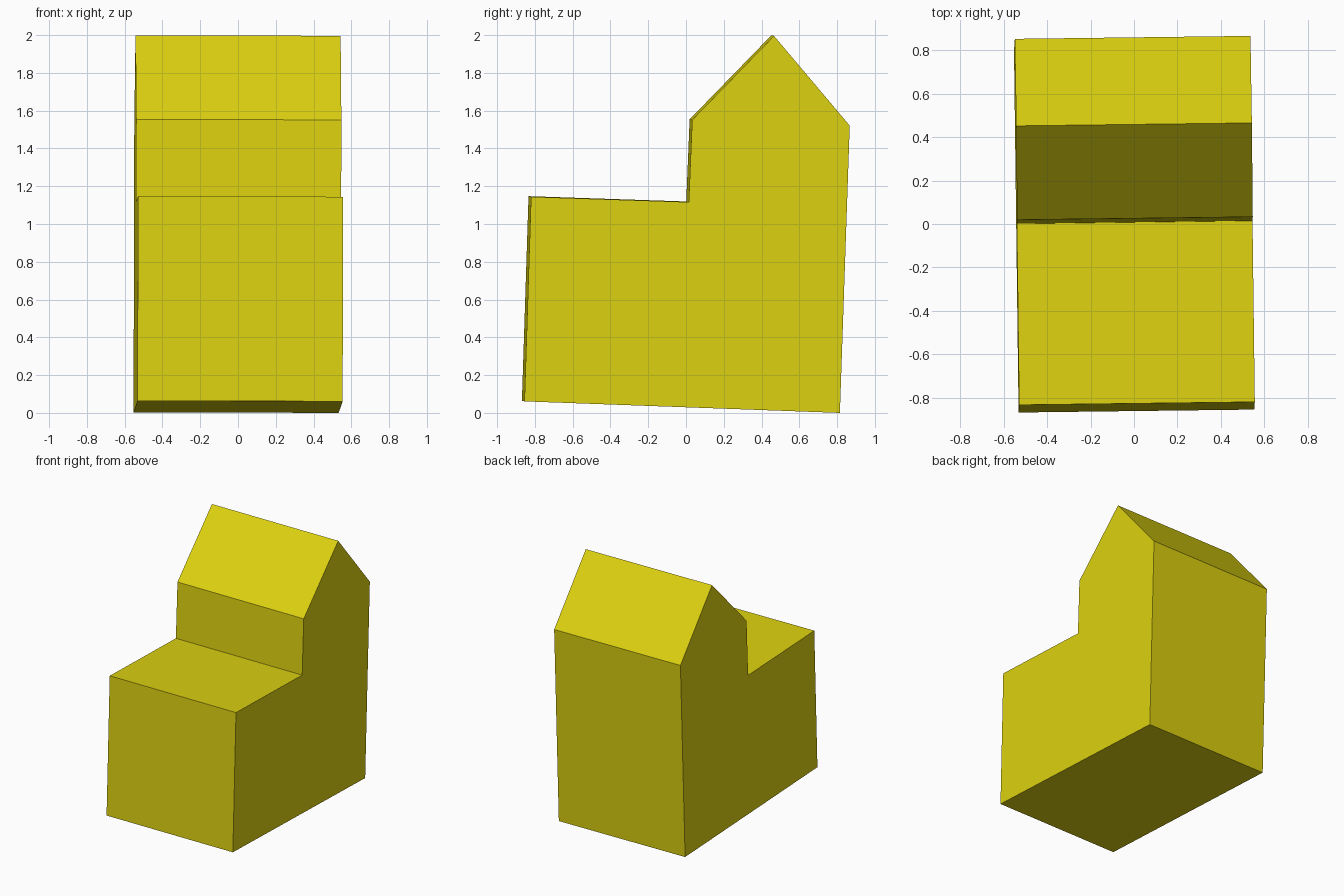
import bpy, bmesh
from mathutils import Matrix

if "Cube" in bpy.data.objects:
    bpy.data.objects.remove(bpy.data.objects["Cube"])

# Single yellow colour
yellow = bpy.data.materials.new("yellow")
yellow.diffuse_color = (0.72, 0.64, 0.005, 1)
yellow.use_nodes = True
yellow.node_tree.nodes["Principled BSDF"].inputs["Base Color"].default_value = yellow.diffuse_color

# Side profile (y, z): low front block with a gabled tower behind
profile = [(-0.862, 0.065), (0.808, 0.004), (0.860, 1.525), (0.459, 2.0),
           (0.026, 1.555), (0.008, 1.120), (-0.827, 1.148)]
half_width = 0.543

bm = bmesh.new()
verts = [bm.verts.new((half_width, y, z)) for y, z in profile]
face = bm.faces.new(verts)
res = bmesh.ops.extrude_face_region(bm, geom=[face])
new = [g for g in res["geom"] if isinstance(g, bmesh.types.BMVert)]
bmesh.ops.translate(bm, verts=new, vec=(-2 * half_width, 0, 0))

# The whole body is turned slightly about the vertical axis and tipped a hair sideways
turn = Matrix.Rotation(0.0125, 4, 'Z') @ Matrix.Rotation(0.003, 4, 'Y')
bmesh.ops.transform(bm, matrix=turn, verts=bm.verts)
low = min(v.co.z for v in bm.verts)
bmesh.ops.translate(bm, verts=bm.verts, vec=(0, 0, -low))
bmesh.ops.recalc_face_normals(bm, faces=bm.faces)

mesh = bpy.data.meshes.new("gabled_block")
bm.to_mesh(mesh)
bm.free()
mesh.materials.append(yellow)
bpy.context.collection.objects.link(bpy.data.objects.new("gabled_block", mesh))
